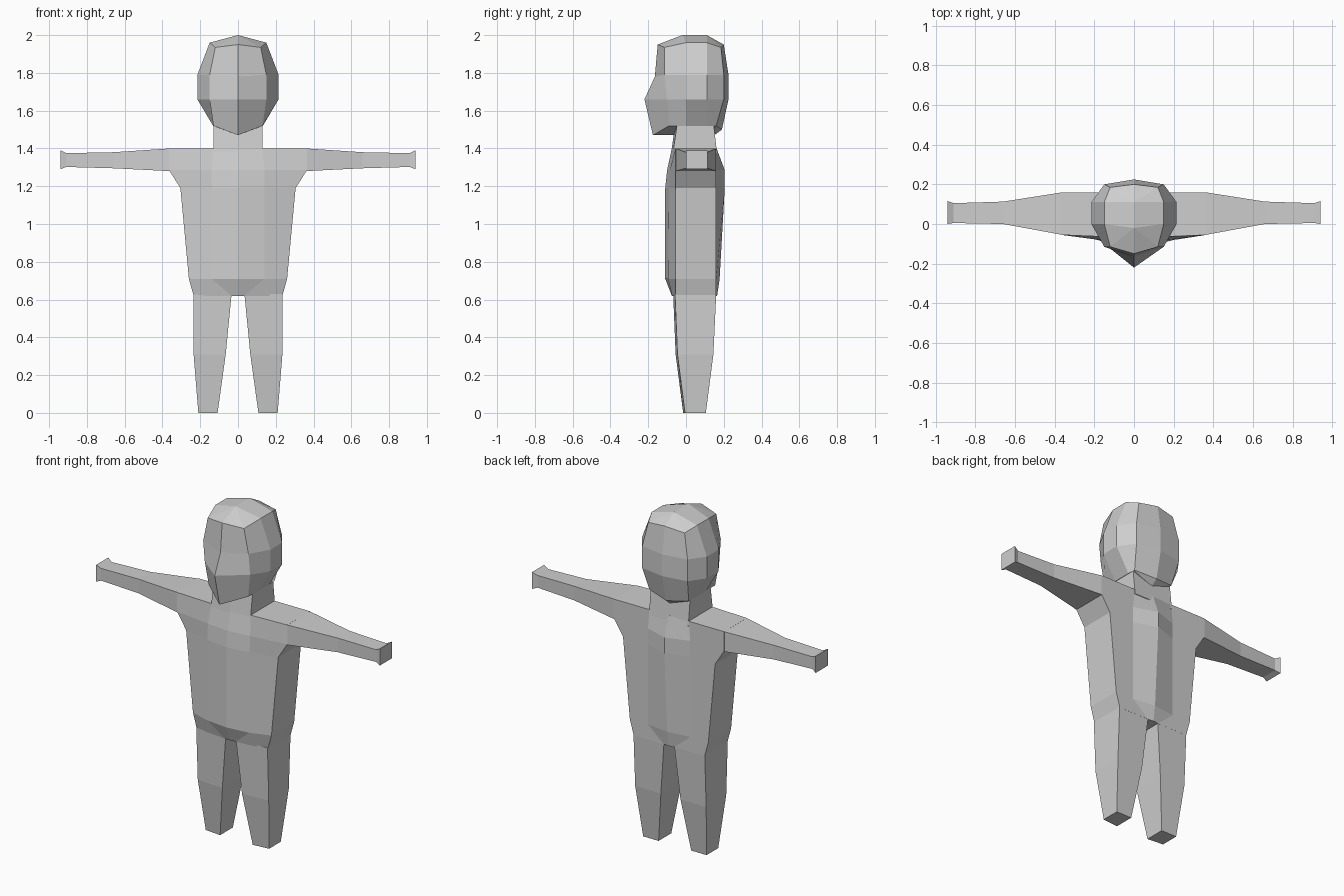
import bpy
import bmesh

cube = bpy.data.objects.get("Cube")
if cube:
    bpy.data.objects.remove(cube, do_unlink=True)

# One plain grey material for the whole figure
grey = bpy.data.materials.new("plain grey")
grey.use_nodes = True
tone = (0.62, 0.62, 0.62, 1)
grey.diffuse_color = tone
grey.node_tree.nodes["Principled BSDF"].inputs["Base Color"].default_value = tone


def loft(name, rings):
    """Skin a stack of equal-length rings, close both ends, keep faces flat."""
    bm = bmesh.new()
    loops = [[bm.verts.new(p) for p in ring] for ring in rings]
    count = len(loops[0])
    for low, high in zip(loops, loops[1:]):
        for i in range(count):
            j = (i + 1) % count
            bm.faces.new((low[i], low[j], high[j], high[i]))
    bmesh.ops.remove_doubles(bm, verts=bm.verts, dist=0.0005)
    rims = [e for e in bm.edges if e.is_boundary]
    if rims:
        bmesh.ops.holes_fill(bm, edges=rims, sides=0)
    bmesh.ops.recalc_face_normals(bm, faces=bm.faces)
    mesh = bpy.data.meshes.new(name)
    bm.to_mesh(mesh)
    bm.free()
    mesh.materials.append(grey)
    obj = bpy.data.objects.new(name, mesh)
    bpy.context.collection.objects.link(obj)
    return obj


def whole(half):
    """Complete a front-to-back half outline with its mirror image."""
    return half + [(-x, y, z) for x, y, z in reversed(half[1:-1])]


# Head: a ten-sided loft with a pointed face, ridged on top and below
def head_ring(front, cheek, side, back_side, back):
    (fy, fz), (cx, cy, cz), (sx, sz) = front, cheek, side
    return whole([(0, fy, fz), (cx, cy, cz), (sx, 0, sz), (sx, .11, sz),
                  (cx, back_side, cz), (0, *back)])


def ridge(front, back, z_front, z_back):
    return whole([(0, front, z_front)] * 3 + [(0, back, z_back)] * 3)


loft("head", [
    ridge(-.07, .15, 1.47, 1.47),
    head_ring((-.175, 1.47), (.13, -.09, 1.52), (.132, 1.52), .16, (.19, 1.5)),
    head_ring((-.22, 1.66), (.15, -.1, 1.66), (.215, 1.66), .2, (.225, 1.66)),
    head_ring((-.165, 1.78), (.15, -.115, 1.79), (.215, 1.79), .2, (.225, 1.79)),
    head_ring((-.15, 1.95), (.12, -.115, 1.935), (.15, 1.96), .185, (.2, 1.95)),
    ridge(-.02, .11, 2, 2),
])

# Neck: tapered six-sided column
loft("neck", [
    whole([(0, front, z), (.13, front + .01, z), (.13, back, z), (0, back, z)])
    for z, front, back in ((1.37, -.08, .165), (1.54, -.055, .145))
])


# Torso: slab with a shallow ridge down the chest and the back
def torso_ring(z, half_width, mid, chest, mid_chest, spine):
    return whole([(0, chest, z), (mid, mid_chest, z), (half_width, -.055, z),
                  (half_width, .16, z), (mid, .16, z), (0, spine, z)])


loft("torso", [
    torso_ring(.62, .235, .035, -.075, -.073, .165),
    torso_ring(.71, .26, .14, -.11, -.095, .178),
    torso_ring(1.19, .305, .14, -.11, -.09, .205),
    torso_ring(1.285, .365, .14, -.1, -.085, .205),
    torso_ring(1.4, .365, .13, -.075, -.065, .162),
])

# Arms and legs: four-sided tapered lofts, one per side
arm_stations = (
    (.36, -.055, .16, 1.28, 1.4),
    (.66, 0, .113, 1.295, 1.38),
    (.91, .005, .105, 1.302, 1.375),
    (.94, 0, .115, 1.29, 1.39),
)
leg_stations = (
    (0, .108, .21, -.015, .105),
    (.31, .065, .235, -.055, .145),
    (.63, .034, .236, -.068, .16),
)
for side, s in (("left", 1), ("right", -1)):
    loft(side + "_arm", [
        [(s * x, front, low), (s * x, back, low),
         (s * x, back, high), (s * x, front, high)]
        for x, front, back, low, high in arm_stations
    ])
    loft(side + "_leg", [
        [(s * inner, front, z), (s * outer, front + .01, z),
         (s * outer, back, z), (s * inner, back, z)]
        for z, inner, outer, front, back in leg_stations
    ])
